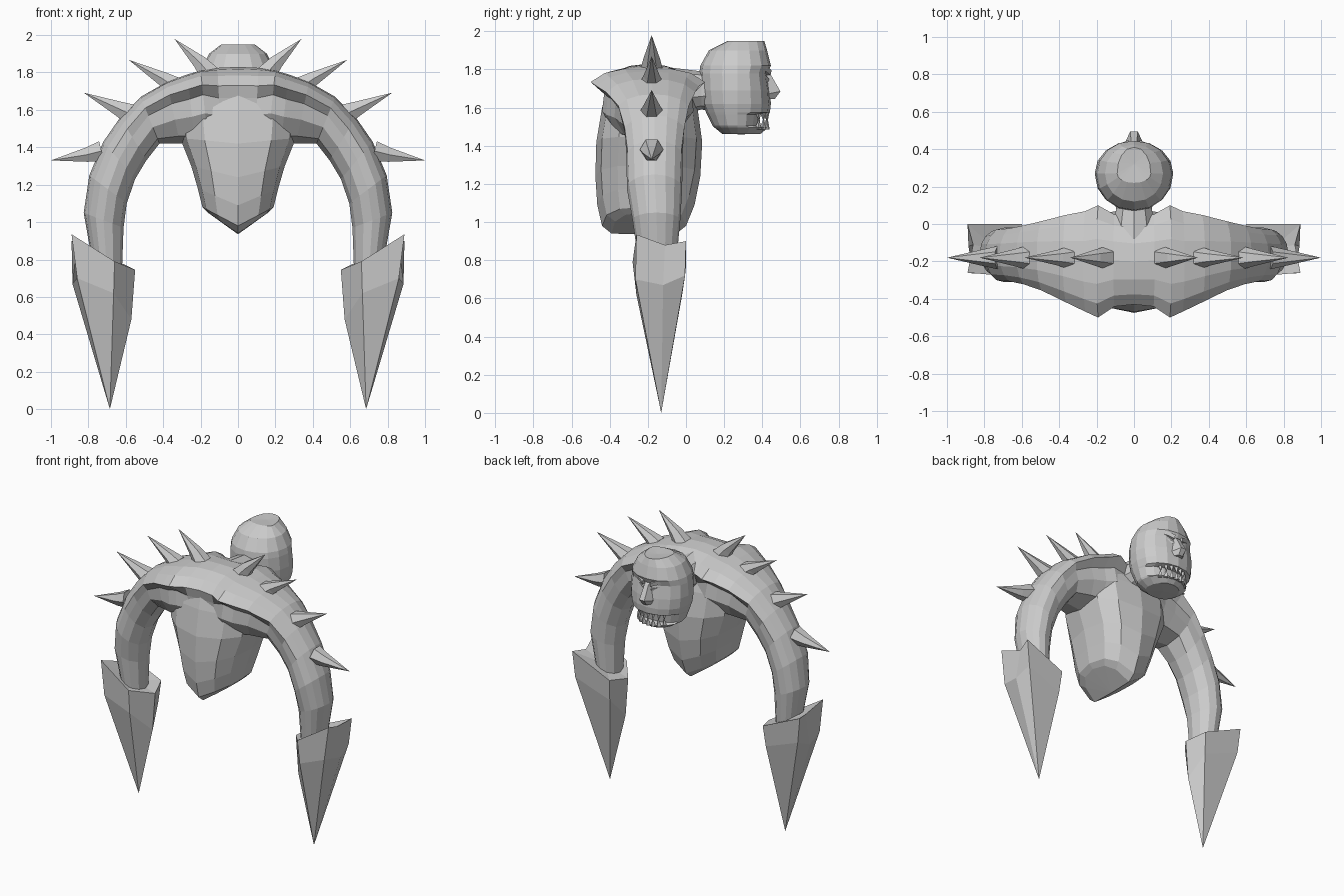
import bpy, bmesh
from math import sin, cos, pi, copysign
from mathutils import Vector

if "Cube" in bpy.data.objects:
    bpy.data.objects.remove(bpy.data.objects["Cube"])


def loft(name, rings, start=None, end=None):
    """Skin closed rings; each end is a fan to a point, or a flat cap."""
    bm = bmesh.new()
    rows = [[bm.verts.new(p) for p in r] for r in rings]
    n = len(rows[0])
    for a, b in zip(rows, rows[1:]):
        for i in range(n):
            j = (i + 1) % n
            bm.faces.new((a[i], a[j], b[j], b[i]))
    for row, tip in ((rows[0], start), (rows[-1], end)):
        if tip is None:
            bm.faces.new(row)
        else:
            t = bm.verts.new(tip)
            for i in range(n):
                bm.faces.new((row[i], row[(i + 1) % n], t))
    bmesh.ops.recalc_face_normals(bm, faces=bm.faces)
    me = bpy.data.meshes.new(name)
    bm.to_mesh(me)
    bm.free()
    ob = bpy.data.objects.new(name, me)
    bpy.context.collection.objects.link(ob)
    return ob


def spow(v, p):
    return copysign(abs(v) ** p, v)


def oval(z, w, yf, yb, drop=0, n=12, p=0.8, yc=None):
    """Horizontal ring; the centre line is lowered by drop to make a keel."""
    yc = (yf + yb) / 2 if yc is None else yc
    pts = []
    for i in range(n):
        a = 2 * pi * i / n
        sx, c = spow(sin(a), p), spow(cos(a), p)
        y = yc + (c * (yb - yc) if c > 0 else -c * (yf - yc))
        pts.append((w * sx, y, z - drop * (1 - abs(sx))))
    return pts


def circle(center, axis, r, n):
    axis = Vector(axis).normalized()
    u = Vector((0, 1, 0)) if abs(axis.y) < 0.9 else Vector((0, 0, 1))
    v = axis.cross(u).normalized()
    u = v.cross(axis)
    return [Vector(center) + r * (cos(2 * pi * i / n) * u + sin(2 * pi * i / n) * v)
            for i in range(n)]


# Keeled torso
torso = [(1.75, .26, -.40, .02, 0), (1.60, .33, -.44, .06, 0), (1.45, .31, -.47, .085, .03),
         (1.30, .25, -.475, .075, .06), (1.18, .215, -.465, .045, .09),
         (1.08, .19, -.44, .0, .10), (1.05, .16, -.39, -.05, .11)]
loft("torso", [oval(*t) for t in torso], (0, -.2, 1.77), (0, -.22, .935))

# Arching shoulders and arms: outer x z, inner x z, y centre, half depth, overhang
arch = [(0, 1.83, 0, 1.45, -.20, .24, .4), (.11, 1.825, .09, 1.44, -.195, .255, .5),
        (.20, 1.81, .16, 1.43, -.20, .30, 1), (.27, 1.79, .23, 1.42, -.20, .27, .9),
        (.38, 1.75, .31, 1.42, -.185, .235, .9), (.52, 1.67, .42, 1.42, -.17, .19, .6),
        (.63, 1.56, .49, 1.33, -.165, .165, .3), (.72, 1.43, .55, 1.23, -.165, .15, .1),
        (.795, 1.25, .595, 1.10, -.165, .145, 0), (.825, 1.05, .612, .97, -.155, .125, 0),
        (.79, .85, .62, .75, -.15, .10, 0)]
lipped = [(0, 1), (.4, .97), (.75, .85), (1, .6), (.76, .32), (.8, -.2), (.6, -.75), (0, -1)]
rounded = [(0, 1), (.4, .92), (.72, .7), (.93, .4), (1, 0), (.88, -.45), (.52, -.85), (0, -1)]


def arm_ring(s, ox, oz, ix, iz, yc, hy, lip):
    half = [(a[0] * (1 - lip) + b[0] * lip, a[1] * (1 - lip) + b[1] * lip)
            for a, b in zip(rounded, lipped)]
    loop = half + [(-u, v) for u, v in half[-2:0:-1]]
    return [(s * ((ox + ix) / 2 + v * (ox - ix) / 2), yc - u * hy,
             (oz + iz) / 2 + v * (oz - iz) / 2) for u, v in loop]


loft("shoulders_and_arms", [arm_ring(-1, *a) for a in arch[:0:-1]] + [arm_ring(1, *a) for a in arch])

# Claws and back spikes on both sides
claw_top = [(.89, 0, .90), (.86, -.11, .88), (.89, -.26, .935),
            (.66, -.28, .79), (.55, -.14, .745), (.60, 0, .77)]
claw_mid = [(.87, -.005, .72), (.885, -.12, .67), (.86, -.265, .70),
            (.665, -.26, .62), (.57, -.14, .48), (.61, -.02, .62)]
spikes = [((.15, 1.79), (.205, 1.855), (.34, 1.98)), ((.35, 1.73), (.40, 1.765), (.585, 1.868)),
          ((.58, 1.58), (.645, 1.61), (.825, 1.692)), ((.73, 1.38), (.81, 1.36), (1.0, 1.33))]
for s, side in ((-1, "left"), (1, "right")):
    def flip(pts):
        return [(s * x, y, z) for x, y, z in pts]
    loft(f"{side}_claw", [flip(claw_top), flip(claw_mid)], (s * .73, -.14, .80), (s * .685, -.13, 0))
    for k, (b, m, t) in enumerate(spikes):
        base, elbow, tip = (Vector((s * p[0], -.18, p[1])) for p in (b, m, t))
        loft(f"{side}_spike_{k + 1}", [circle(base, elbow - base, .062, 6),
                                       circle(elbow, tip - base, .044, 6)], None, tip)

# Neck
loft("neck", [circle((0, y, z), (0, 1, 0), r, 10)
              for y, z, r in ((-.08, 1.68, .13), (.08, 1.69, .10), (.16, 1.70, .12))])

# Head, facing +y, with a recessed mouth band
head = [(1.95, .09, .22, .41), (1.90, .155, .12, .425), (1.82, .195, .075, .445),
        (1.78, .203, .07, .425), (1.69, .21, .075, .44), (1.62, .203, .085, .445),
        (1.575, .19, .105, .44), (1.565, .187, .11, .39), (1.505, .168, .14, .38),
        (1.495, .16, .15, .43), (1.462, .11, .19, .39)]
loft("head", [oval(z, w, yb, yf, 0, 16, .95, .27) for z, w, yb, yf in head],
     (0, .32, 1.945), (0, .29, 1.46))

# Nose wedge
loft("nose", [[(-.02, .42, 1.79), (.02, .42, 1.79), (.015, .44, 1.78), (-.015, .44, 1.78)],
              [(-.055, .42, 1.67), (.055, .42, 1.67), (.02, .495, 1.685), (-.02, .495, 1.685)],
              [(-.045, .42, 1.645), (.045, .42, 1.645), (.015, .465, 1.645), (-.015, .465, 1.645)]])

# Slanted brows and eyes
for s, side in ((-1, "left"), (1, "right")):
    for part, z, h, out in (("brow", 1.80, .018, .012), ("eye", 1.758, .011, 0)):
        ends = [(.03, .425 + out, z - .012), (.085, .402 + out, z + .008), (.135, .362 + out, z + .022)]
        loft(f"{side}_{part}", [[(s * x, y - .03, z1 + h), (s * x, y + .012, z1 + h * .4),
                                 (s * x, y + .006, z1 - h), (s * x, y - .03, z1 - h)]
                                for x, y, z1 in ends])

# Two rows of teeth
for i in range(7):
    a = (i - 3) * .26
    x, y = .14 * sin(a), .27 + .15 * cos(a)
    for row, z0, z1 in (("upper", 1.58, 1.53), ("lower", 1.485, 1.545)):
        loft(f"{row}_tooth_{i + 1}", [circle((x, y, z0), (0, 0, 1), .019, 4)], None, (x, y + .008, z1))
